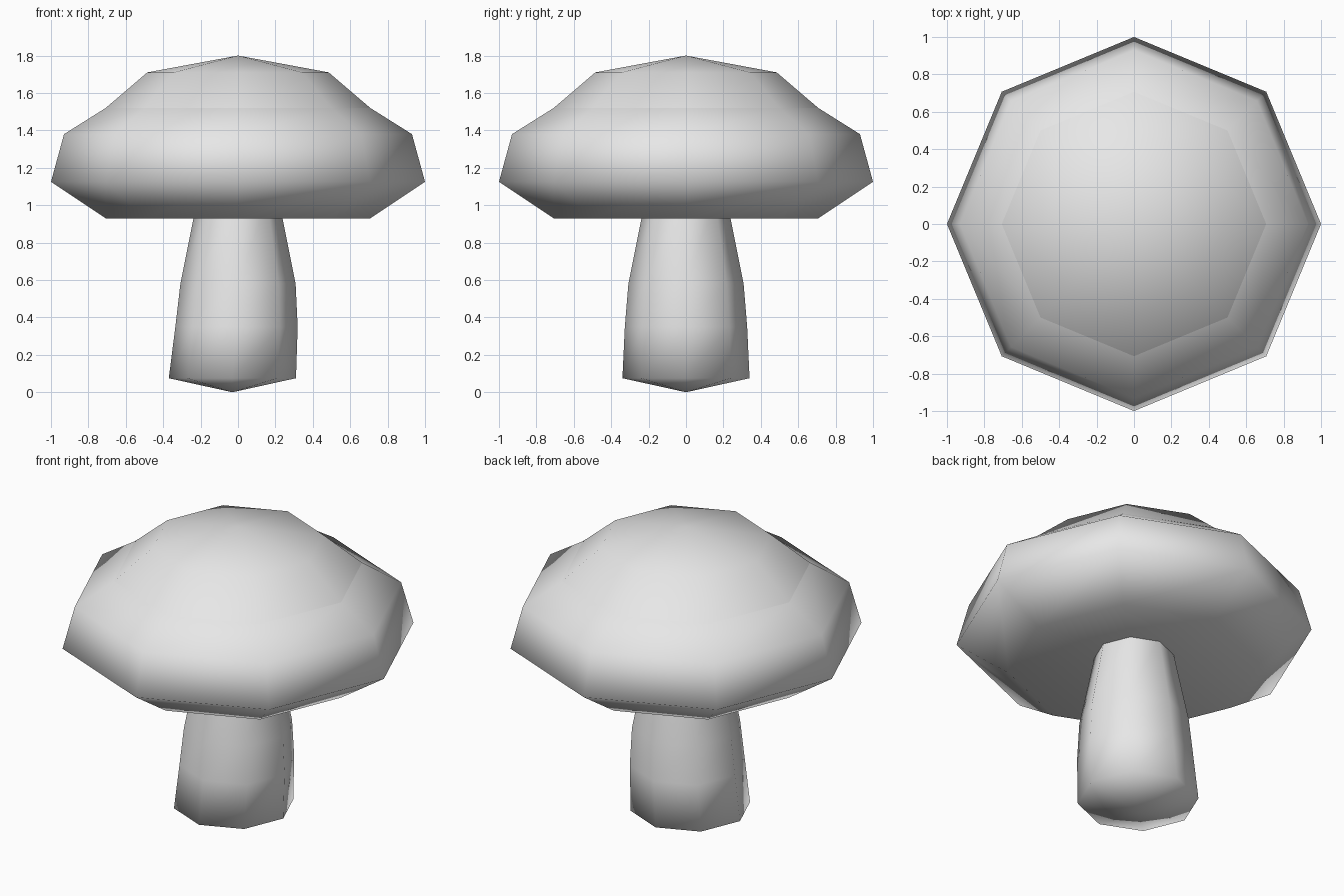
import bpy
import bmesh
from math import cos, sin, tau

SIDES = 8

cube = bpy.data.objects.get("Cube")
if cube:
    bpy.data.objects.remove(cube, do_unlink=True)

grey = bpy.data.materials.new("light grey")
grey.use_nodes = True
color = (0.8, 0.8, 0.8, 1)
grey.diffuse_color = color
grey.node_tree.nodes["Principled BSDF"].inputs["Base Color"].default_value = color


def lathe(name, profile):
    """Eight-sided smooth body from (radius, z, x shift) rows; radius 0 is a pole."""
    bm = bmesh.new()
    rings = []
    for r, z, shift in profile:
        count = SIDES if r else 1
        rings.append([bm.verts.new((shift + r * cos(tau * i / SIDES),
                                    r * sin(tau * i / SIDES), z))
                      for i in range(count)])
    for low, high in zip(rings, rings[1:]):
        for i in range(SIDES):
            j = (i + 1) % SIDES
            if len(low) == 1:
                bm.faces.new((low[0], high[j], high[i]))
            elif len(high) == 1:
                bm.faces.new((low[i], low[j], high[0]))
            else:
                bm.faces.new((low[i], low[j], high[j], high[i]))
    for face in bm.faces:
        face.smooth = True
    mesh = bpy.data.meshes.new(name)
    bm.to_mesh(mesh)
    bm.free()
    mesh.materials.append(grey)
    obj = bpy.data.objects.new(name, mesh)
    bpy.context.collection.objects.link(obj)
    return obj


# Stem, slightly bent near the foot, running up into the cap
lathe("stem", [(0, 0, -0.03), (0.34, 0.075, -0.03), (0.327, 0.35, -0.008),
               (0.308, 0.58, 0), (0.22, 1.02, 0)])

# Lower cap: hollowed underside and bulging rim
lathe("cap_rim", [(0, 1.03, 0), (0.707, 0.93, 0), (1, 1.125, 0),
                  (0.93, 1.38, 0), (0.707, 1.52, 0)])

# Dome, shaded separately so a crease shows where it meets the rim
lathe("cap_dome", [(0.707, 1.52, 0), (0.485, 1.71, 0), (0, 1.8, 0)])
